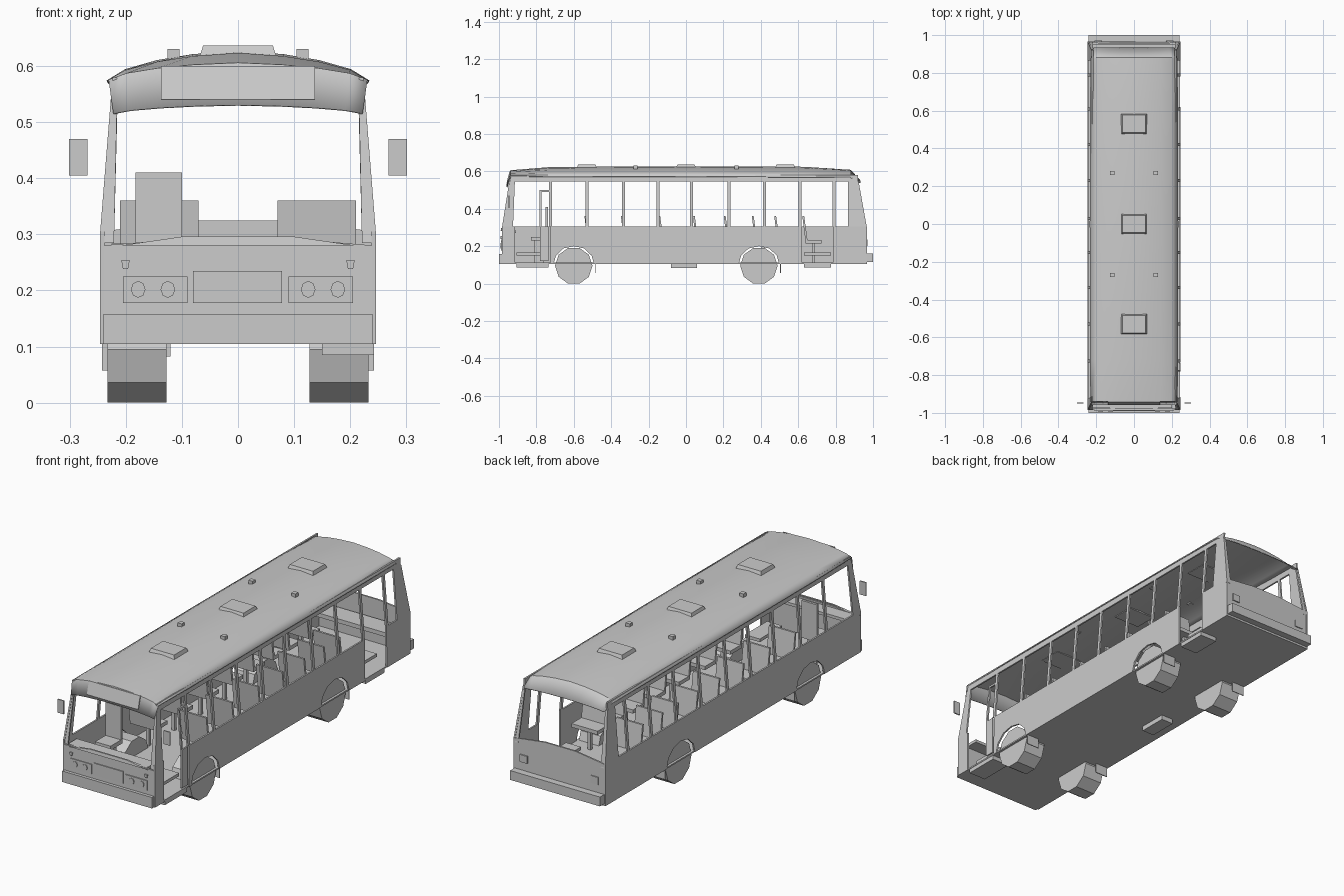
import bpy, bmesh, math

cube = bpy.data.objects.get("Cube")
if cube:
    bpy.data.objects.remove(cube, do_unlink=True)

grey = bpy.data.materials.new("plain grey")
grey.use_nodes = True
colour = (0.6, 0.6, 0.6, 1)
grey.diffuse_color = colour
grey.node_tree.nodes["Principled BSDF"].inputs["Base Color"].default_value = colour


def finish(name, bm):
    bmesh.ops.recalc_face_normals(bm, faces=bm.faces)
    mesh = bpy.data.meshes.new(name)
    bm.to_mesh(mesh)
    bm.free()
    mesh.materials.append(grey)
    obj = bpy.data.objects.new(name, mesh)
    bpy.context.collection.objects.link(obj)
    return obj


def prism(name, outline, place):
    """Extrude a 2D outline; place(u, v, k) gives the 3D point of layer k."""
    bm = bmesh.new()
    a, b = ([bm.verts.new(place(u, v, k)) for u, v in outline] for k in (0, 1))
    bm.faces.new(a)
    bm.faces.new(b[::-1])
    for i in range(len(a)):
        j = (i + 1) % len(a)
        bm.faces.new((a[i], b[i], b[j], a[j]))
    return finish(name, bm)


def rect(u0, u1, v0, v1):
    return [(u0, v0), (u1, v0), (u1, v1), (u0, v1)]


def box(name, x0, x1, y0, y1, z0, z1):
    return prism(name, rect(x0, x1, y0, y1), lambda u, v, k: (u, v, (z0, z1)[k]))


def half_width(z):
    return 0.246 - max(0, z - 0.3) * 0.08


def front_y(z):
    return -0.985 + max(0, z - 0.28) * 0.16


def rear_y(z):
    return 0.967 - max(0, z - 0.3) * 0.18


def side(name, s, outline, thick=0.008):
    return prism(name, outline, lambda y, z, k: (s * (half_width(z) - k * thick), y, z))


def front(name, outline, out=0.0, thick=0.008):
    return prism(name, outline, lambda x, z, k: (x, front_y(z) - out + k * thick, z))


def rear(name, outline, out=0.0, thick=0.008):
    return prism(name, outline, lambda x, z, k: (x, rear_y(z) + out - k * thick, z))


BASE, SILL, HEAD = 0.105, 0.305, 0.545
AXLES = (-0.6, 0.39)


# Lower side panels with angular wheel arches and door gaps
def lower_outline(y0, y1):
    pts = [(y0, SILL), (y0, BASE)]
    for c in AXLES:
        if y0 < c < y1:
            pts += [(c - .108, BASE), (c - .095, .15), (c - .055, .188), (c, .2),
                    (c + .055, .188), (c + .095, .15), (c + .108, BASE)]
    return pts + [(y1, BASE), (y1, SILL)]


side("right_lower_panel", -1, lower_outline(-0.985, 0.967))
for label, y0, y1 in (("front", -.985, -.915), ("middle", -.725, .62), ("rear", .785, .967)):
    side("left_lower_panel_" + label, 1, lower_outline(y0, y1))

# Window posts, header rail and solid corner pillars
for s, label in ((1, "left"), (-1, "right")):
    for y in (-.725, -.53, -.335, -.15, .03, .23, .42, .61, .79):
        side(label + "_window_post", s, rect(y - .008, y + .008, SILL, HEAD))
    side(label + "_header", s, rect(-.94, .92, HEAD, .58))
    side(label + "_front_pillar", s, [(-.983, SILL), (-.925, SILL), (-.915, HEAD), (-.945, HEAD)])
    side(label + "_rear_quarter", s, [(.865, SILL), (.966, SILL), (.923, HEAD), (.865, HEAD)])
    for make, end, top in ((front, "windscreen", .53), (rear, "rear_window", HEAD)):
        lo, hi = s * half_width(.29), s * half_width(top)
        make(f"{label}_{end}_pillar", [(lo, .285), (lo - s * .025, .285), (hi - s * .012, top), (hi, top)])
    # Rear-view mirrors
    box(label + "_mirror", s * .268, s * .301, -.95, -.944, .405, .47)

# Front panel, bumper, lamps and grille
front("front_panel", [(-.246, BASE), (.246, BASE), (.244, .28), (.1, .292), (-.1, .292), (-.244, .28)])
front("windscreen_sill", [(-.21, .28), (.21, .28), (.1, .296), (-.1, .296)], .006)
front("front_bumper", rect(-.24, .24, BASE, .158), .015, .02)
front("grille", rect(-.08, .078, .178, .235), .004)
for s in (1, -1):
    front("headlamp_plate", rect(s * .09, s * .205, .178, .225), .004)
    front("indicator", [(s * .193, .254), (s * .208, .254), (s * .205, .238), (s * .196, .238)], .006)
    for x in (.125, .178):
        front("headlamp", [(s * x + .013 * math.cos(i * math.pi / 4),
                            .202 + .015 * math.sin(i * math.pi / 4)) for i in range(8)], .008)

# Rear panel, bumper and lamps
rear("rear_panel", [(-.246, BASE), (.246, BASE), (.245, SILL), (.08, .325), (-.08, .325), (-.245, SILL)])
prism("rear_bumper", rect(-.24, .24, .115, .16),
      lambda x, z, k: (x, 1.0 - k * .035, z))
for s in (1, -1):
    rear("tail_lamp", rect(s * .17, s * .21, .2, .235), .004)

# Floor, steps and underbody box
box("floor", -.244, .244, -.98, .965, .105, .112)
for y0, y1 in ((-.905, -.735), (.63, .775)):
    box("door_step", .15, .242, y0, y1, .085, .108)
    box("upper_step", .12, .2, y0, y1, .15, .165)
box("underbody_box", -.185, -.12, -.08, .06, .082, .105)

# Folded front door
side("front_door_panel", 1, rect(-.78, -.735, .12, SILL))
side("front_door_post", 1, rect(-.782, -.772, SILL, .5))
side("front_door_rail", 1, rect(-.78, -.73, .49, .5))

# Wheels and mud flaps
for c in AXLES:
    for s in (1, -1):
        ring = [(c + .1 * math.cos(math.radians(36 * i)), .0951 + .1 * math.sin(math.radians(36 * i)))
                for i in range(10)]
        prism("wheel", ring, lambda y, z, k: (s * (.127, .233)[k], y, z))
        box("mud_flap", s * .175, s * .242, c + .113, c + .117, .057, .108)

# Domed roof, lofted through stations of (y, ridge, eave, half width)
stations = [(-.957, .53, .515, .222), (-.937, .604, .574, .23), (-.72, .621, .572, .232),
            (0, .625, .572, .233), (.63, .622, .57, .232), (.88, .606, .568, .228),
            (.932, .548, .538, .214)]
arch = [(0, 1), (.35, .88), (.62, .68), (.86, .38), (1, 0)]
section = [(-x, h) for x, h in arch[:0:-1]] + arch
bm = bmesh.new()
rows = [[bm.verts.new((x * w, y, eave + h * (ridge - eave))) for x, h in section]
        for y, ridge, eave, w in stations]
for r, q in zip(rows, rows[1:]):
    for i in range(len(section) - 1):
        bm.faces.new((r[i], r[i + 1], q[i + 1], q[i]))
roof = finish("roof", bm)
shell = roof.modifiers.new("thickness", "SOLIDIFY")
shell.thickness = 0.005
shell.offset = 0
bpy.ops.object.select_all(action="DESELECT")
roof.select_set(True)
bpy.context.view_layer.objects.active = roof
bpy.ops.object.shade_smooth_by_angle(angle=math.radians(35))

# Destination board
prism("destination_board", rect(-.137, .137, .54, .6),
      lambda x, z, k: (x, -.962 + (z - .53) * .27 + k * .006, z))

# Roof hatches with tapered lids, and small roof vents
for y in (-.53, 0, .53):
    prism("roof_hatch", rect(-1, 1, -1, 1),
          lambda u, v, k: (u * (.07, .062)[k], y + v * (.056, .046)[k], (.612, .637)[k]))
for x in (-.115, .115):
    for y in (-.27, .27):
        box("roof_vent", x - .011, x + .011, y - .011, y + .011, .605, .63)


# Seats: cushion, leaning back and a leg
def seat(name, x0, x1, y, top=.36, base=.215):
    prism(name + "_back", [(y, base), (y + .012, base), (y - .008, top), (y - .018, top)],
          lambda v, z, k: ((x0, x1)[k], v, z))
    box(name + "_cushion", x0, x1, y, y + .085, base, base + .018)
    mid = (x0 + x1) / 2
    box(name + "_leg", mid - .008, mid + .008, y + .035, y + .05, .112, base)


for y in (-.525, -.33, -.13, .055, .22, .37, .49, .64):
    seat("right_seat", -.21, -.07, y)
    if y < .6:
        seat("left_seat", .07, .21, y)
box("rear_bench", -.22, .22, .85, .95, .215, .235)

# Driver's seat and dashboard
box("driver_seat_back", -.183, -.1, -.75, -.738, .23, .41)
box("driver_seat_cushion", -.183, -.1, -.83, -.75, .23, .25)
box("driver_seat_base", -.165, -.118, -.81, -.76, .112, .23)
box("dashboard", -.225, .2, -.975, -.91, .27, .284)
